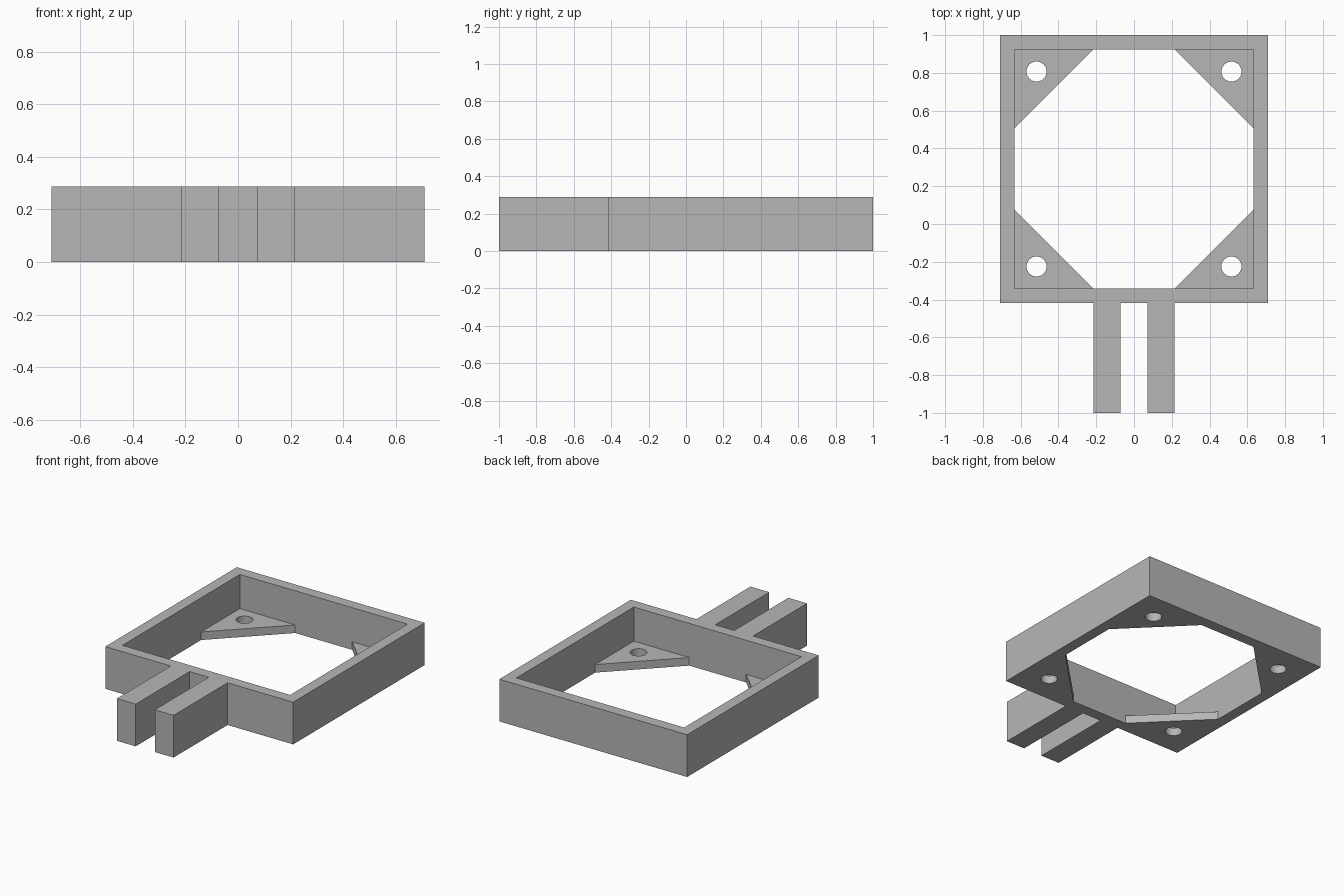
import bpy, bmesh
from math import cos, sin, pi, radians

if "Cube" in bpy.data.objects:
    bpy.data.objects.remove(bpy.data.objects["Cube"], do_unlink=True)

H = 0.288            # overall height
FLOOR = 0.055        # corner gusset thickness
CY = 0.291           # centre of the square frame
OUTER, INNER = 0.709, 0.633
LEG = 0.418          # gusset leg length
HOLE_POS, HOLE_R = 0.516, 0.053

grey = bpy.data.materials.new("plain_grey")
grey.use_nodes = True
grey.diffuse_color = (0.47, 0.47, 0.47, 1)
grey.node_tree.nodes["Principled BSDF"].inputs["Base Color"].default_value = (0.47, 0.47, 0.47, 1)


def prisms(name, outlines, z0, z1):
    """Extrude flat counter-clockwise outlines into closed solids."""
    bm = bmesh.new()
    for pts in outlines:
        face = bm.faces.new([bm.verts.new((x, y, z0)) for x, y in pts])
        top = bmesh.ops.extrude_face_region(bm, geom=[face], use_keep_orig=True)["geom"]
        bmesh.ops.translate(bm, vec=(0, 0, z1 - z0),
                            verts=[v for v in top if isinstance(v, bmesh.types.BMVert)])
    bmesh.ops.recalc_face_normals(bm, faces=bm.faces)
    mesh = bpy.data.meshes.new(name)
    bm.to_mesh(mesh)
    bm.free()
    mesh.materials.append(grey)
    obj = bpy.data.objects.new(name, mesh)
    bpy.context.collection.objects.link(obj)
    return obj


def mirrored(half):
    """Complete a right-hand outline with its mirror image across x = 0."""
    return half + [(-x, y) for x, y in reversed(half)]


# Square frame and two clamp prongs as one outline
front = CY - OUTER
body = prisms("bracket_frame", [mirrored([
    (0.072, front), (0.072, -1), (0.214, -1), (0.214, front),
    (OUTER, front), (OUTER, 1)])], 0, H)

# Square well, eight-sided opening between the gussets, and screw holes
k = INNER - LEG
well = prisms("well_cutter", [mirrored([(INNER, CY - INNER), (INNER, CY + INNER)])],
              FLOOR, H + 0.1)
opening = prisms("opening_cutter", [mirrored([
    (k, CY - INNER), (INNER, CY - k), (INNER, CY + k), (k, CY + INNER)])], -0.1, H + 0.1)
circle = [(HOLE_R * cos(2 * pi * i / 32), HOLE_R * sin(2 * pi * i / 32)) for i in range(32)]
holes = prisms("screw_hole_cutter", [
    [(sx * HOLE_POS + x, CY + sy * HOLE_POS + y) for x, y in circle]
    for sx in (-1, 1) for sy in (-1, 1)], -0.1, 0.15)

cutters = [well, opening, holes]
for cutter in cutters:
    mod = body.modifiers.new(cutter.name, "BOOLEAN")
    mod.operation = "DIFFERENCE"
    mod.solver = "EXACT"
    mod.object = cutter

# Bake the cuts and drop the cutters
bpy.context.view_layer.update()
baked = bpy.data.meshes.new_from_object(
    body.evaluated_get(bpy.context.evaluated_depsgraph_get()))
body.modifiers.clear()
body.data = baked
for cutter in cutters:
    bpy.data.objects.remove(cutter, do_unlink=True)

# Smooth hole walls, crisp edges elsewhere
bpy.ops.object.select_all(action="DESELECT")
body.select_set(True)
bpy.context.view_layer.objects.active = body
bpy.ops.object.shade_smooth_by_angle(angle=radians(30))
